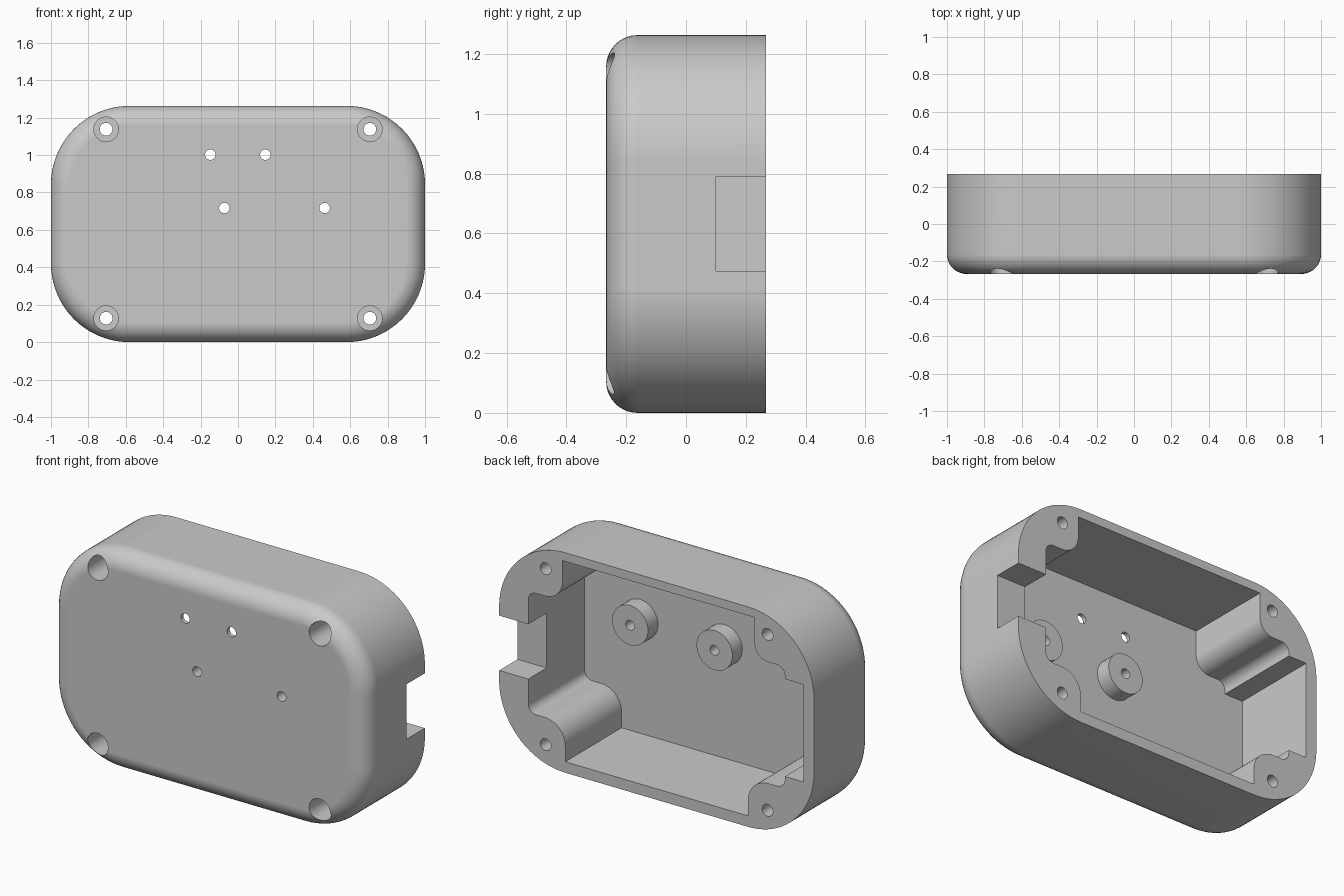
import bpy, bmesh
from math import sin, cos, pi, radians

cube = bpy.data.objects.get("Cube")
if cube:
    bpy.data.objects.remove(cube, do_unlink=True)

HEIGHT, DEPTH = 1.263, 0.267
MID = HEIGHT / 2
FLOOR = -0.244
CORNER, FILLET = 0.42, 0.105

grey = bpy.data.materials.new("light grey plastic")
grey.use_nodes = True
grey.diffuse_color = (0.59, 0.59, 0.59, 1)
grey.node_tree.nodes["Principled BSDF"].inputs["Base Color"].default_value = grey.diffuse_color


def arc(cx, cz, r, a0, a1, n):
    """Points on an arc in the xz plane, angles in degrees."""
    angles = [radians(a0 + (a1 - a0) * i / n) for i in range(n + 1)]
    return [(cx + r * cos(a), cz + r * sin(a)) for a in angles]


def circle(x, z, r):
    return arc(x, z, r, 0, 360, 40)[:-1]


def box(x0, x1, z0, z1):
    return [(x0, z0), (x1, z0), (x1, z1), (x0, z1)]


def loft(name, rings):
    """Closed solid through (outline, y) rings."""
    bm = bmesh.new()
    loops = [[bm.verts.new((x, y, z)) for x, z in pts] for pts, y in rings]
    for a, b in zip(loops, loops[1:]):
        for i in range(len(a)):
            j = (i + 1) % len(a)
            bm.faces.new((a[i], a[j], b[j], b[i]))
    bm.faces.new(loops[0])
    bm.faces.new(loops[-1])
    bmesh.ops.recalc_face_normals(bm, faces=bm.faces)
    mesh = bpy.data.meshes.new(name)
    bm.to_mesh(mesh)
    bm.free()
    mesh.materials.append(grey)
    obj = bpy.data.objects.new(name, mesh)
    bpy.context.collection.objects.link(obj)
    return obj


def prism(name, pts, y0, y1):
    return loft(name, [(pts, y0), (pts, y1)])


def activate(obj):
    bpy.ops.object.select_all(action='DESELECT')
    obj.select_set(True)
    bpy.context.view_layer.objects.active = obj


def cut(obj, cutter):
    activate(obj)
    mod = obj.modifiers.new("cut", 'BOOLEAN')
    mod.operation, mod.solver, mod.object = 'DIFFERENCE', 'EXACT', cutter
    bpy.ops.object.modifier_apply(modifier=mod.name)
    bpy.data.objects.remove(cutter, do_unlink=True)


def finish(obj):
    activate(obj)
    bpy.ops.object.shade_smooth_by_angle(angle=radians(30))
    mod = obj.modifiers.new("even shading", 'WEIGHTED_NORMAL')
    mod.keep_sharp = True


def rounded_outline(inset):
    """Outer outline of the case, shrunk by inset."""
    cx, cz, pts = 1 - CORNER, MID - CORNER, []
    for k, (sx, sz) in enumerate([(1, 1), (-1, 1), (-1, -1), (1, -1)]):
        pts += arc(sx * cx, MID + sz * cz, CORNER - inset, 90 * k, 90 * k + 90, 20)
    return pts


def boss_profile(edge, top):
    """Cavity outline around one screw boss, from the long wall to the short wall."""
    r = 0.71 - edge
    return ([(edge, top)] + arc(0.71, 0.98 + r, r, 180, 270, 12)
            + arc(0.765, 0.93, 0.05, 90, 0, 8))


# Outer case with a rounded front edge
rings = []
for i in range(11):
    a = pi / 2 * i / 10
    rings.append((rounded_outline(FILLET * (1 - sin(a))), -DEPTH + FILLET * (1 - cos(a))))
rings.append((rounded_outline(0), DEPTH))
case = loft("case_shell", rings)

# Main cavity leaving a screw boss in each corner
upper_left = boss_profile(0.597, 1.213)
upper_right = [(-x, z) for x, z in boss_profile(0.622, 1.213)]
lower_left = [(x, HEIGHT - z) for x, z in boss_profile(0.58, 1.2)]
lower_right = [(-x, z) for x, z in lower_left]
outline = upper_left + lower_left[::-1] + lower_right + upper_right[::-1]
cut(case, prism("cavity_cutter", outline, FLOOR, 0.4))

# Deeper side pocket and the cable notch on the other side
cut(case, prism("pocket_cutter", box(-0.932, -0.75, 0.352, 0.911), FLOOR, 0.4))
cut(case, prism("notch_cutter", box(0.75, 1.1, 0.475, 0.79), 0.1, 0.4))

# Counterbored screw holes
for x in (-0.705, 0.705):
    for z in (0.128, HEIGHT - 0.125):
        cut(case, prism("screw_cutter", circle(x, z, 0.034), -0.4, 0.4))
        cut(case, prism("head_cutter", circle(x, z, 0.066), -0.4, 0.0))

# Small holes in the front panel
for x, z in ((-0.148, 1.002), (0.146, 1.002), (-0.073, 0.717), (0.463, 0.717)):
    cut(case, prism("panel_hole_cutter", circle(x, z, 0.028), -0.4, 0.0))
finish(case)

# Standoffs behind the two lower holes
for side, x in (("left", 0.463), ("right", -0.073)):
    standoff = prism(side + "_standoff", circle(x, 0.717, 0.114), FLOOR - 0.005, FLOOR + 0.09)
    cut(standoff, prism("standoff_cutter", circle(x, 0.717, 0.028), -0.4, 0.0))
    finish(standoff)
